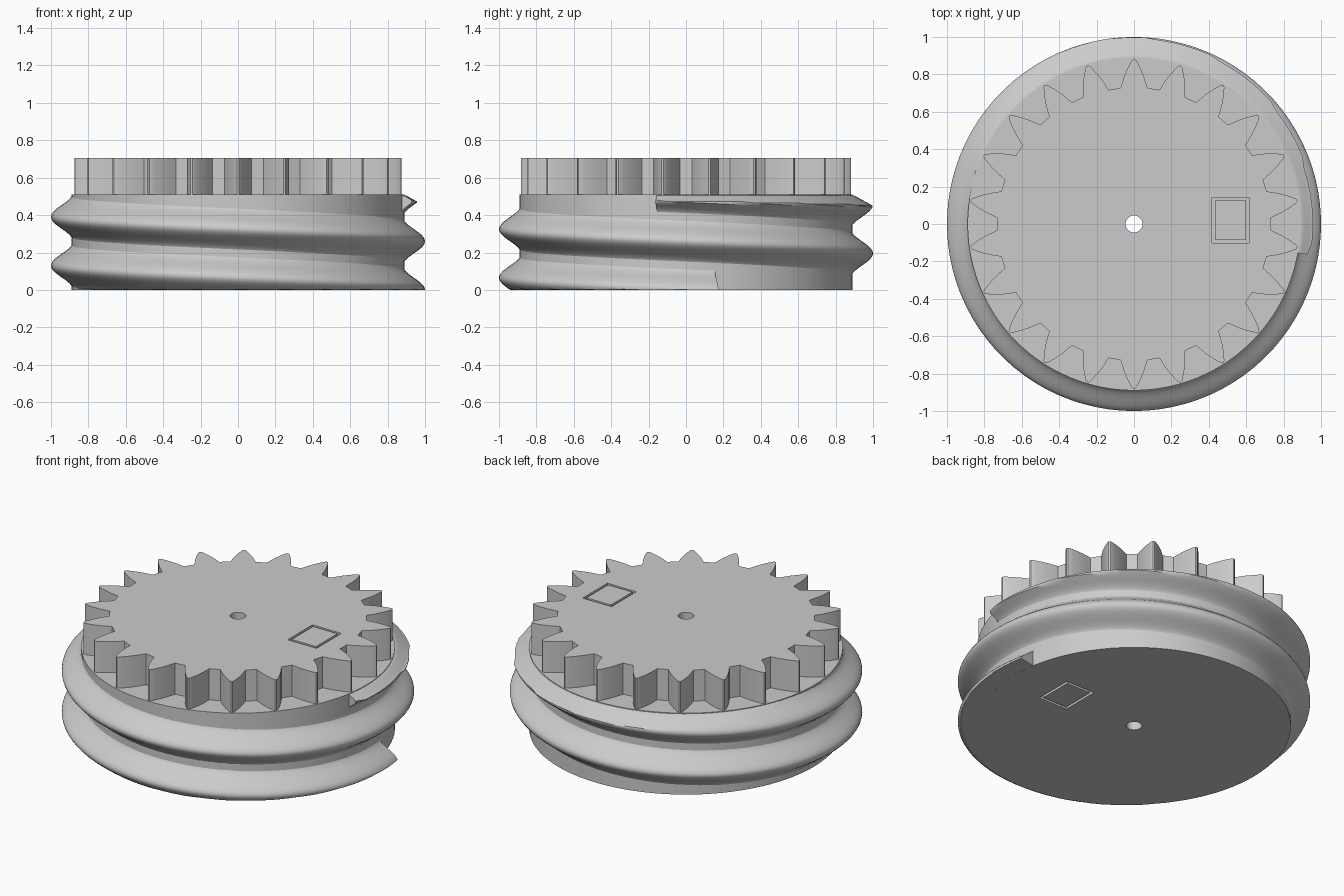
import bpy, bmesh
from math import sin, cos, pi, radians

cube = bpy.data.objects.get("Cube")
if cube:
    bpy.data.objects.remove(cube, do_unlink=True)

grey = bpy.data.materials.new("plain grey")
grey.use_nodes = True
grey.diffuse_color = (0.6, 0.6, 0.6, 1)
grey.node_tree.nodes["Principled BSDF"].inputs["Base Color"].default_value = (0.6, 0.6, 0.6, 1)

CORE_R, CORE_H, TOP = 0.89, 0.51, 0.705


def finish(name, bm, smooth=30):
    bmesh.ops.recalc_face_normals(bm, faces=bm.faces)
    mesh = bpy.data.meshes.new(name)
    bm.to_mesh(mesh)
    bm.free()
    mesh.materials.append(grey)
    ob = bpy.data.objects.new(name, mesh)
    bpy.context.collection.objects.link(ob)
    if smooth:
        bpy.ops.object.select_all(action='DESELECT')
        ob.select_set(True)
        bpy.context.view_layer.objects.active = ob
        bpy.ops.object.shade_smooth_by_angle(angle=radians(smooth))
    return ob


def prism(name, outline, z0, z1, smooth=30):
    bm = bmesh.new()
    low = [bm.verts.new((x, y, z0)) for x, y in outline]
    high = [bm.verts.new((x, y, z1)) for x, y in outline]
    bm.faces.new(low[::-1])
    bm.faces.new(high)
    n = len(low)
    for i in range(n):
        j = (i + 1) % n
        bm.faces.new((low[i], low[j], high[j], high[i]))
    return finish(name, bm, smooth)


def circle(r, n):
    return [(r * cos(2 * pi * i / n), r * sin(2 * pi * i / n)) for i in range(n)]


def frame_cutter(name, z0, z1):
    """Square ring that cuts a thin groove."""
    bm = bmesh.new()
    rings = []
    for z in (z0, z1):
        for hx, hy in ((0.1, 0.122), (0.084, 0.106)):
            rings.append([bm.verts.new((0.516 + sx * hx, 0.02 + sy * hy, z))
                          for sx, sy in ((-1, -1), (1, -1), (1, 1), (-1, 1))])
    lo_out, lo_in, hi_out, hi_in = rings
    for a, b in ((lo_out, lo_in), (hi_out, hi_in), (lo_out, hi_out), (lo_in, hi_in)):
        for i in range(4):
            j = (i + 1) % 4
            bm.faces.new((a[i], a[j], b[j], b[i]))
    return finish(name, bm, 0)


def cut(ob, *cutters):
    for c in cutters:
        mod = ob.modifiers.new("cut", 'BOOLEAN')
        mod.operation = 'DIFFERENCE'
        mod.solver = 'EXACT'
        mod.object = c
        c.hide_render = True
        c.hide_viewport = True


# Drum core
core = prism("drum_core", circle(CORE_R, 96), 0, CORE_H)

# Gear: 22 teeth with curved flanks, one pointing to the back
TEETH = 22
FLANK = [(0.73, 0.072), (0.755, 0.064), (0.79, 0.053), (0.825, 0.038),
         (0.855, 0.023), (0.875, 0.012), (0.882, 0.005)]
tooth = [(r, -w / r) for r, w in FLANK] + [(r, w / r) for r, w in reversed(FLANK)]
outline = []
for k in range(TEETH):
    mid = pi / 2 + 2 * pi * k / TEETH
    outline += [(r * cos(mid + a), r * sin(mid + a)) for r, a in tooth]
gear = prism("gear", outline, CORE_H, TOP)

# Screw thread: rounded ridge swept around the core, trimmed at base and top
PITCH, TURN, STEP, HALF = 0.26, 740, 4, 0.125
SECTION = 24


def thread_ring(phi):
    crest = -0.007 + PITCH * phi / 360
    angle = radians(10 - phi)
    points, last_r = [], 0.88
    for i in range(SECTION + 1):
        t = 2 * i / SECTION - 1
        r = 0.885 + 0.115 * (0.5 + 0.5 * cos(pi * t))
        z = crest + HALF * t
        limit = min(0.506, CORE_H - 0.55 * (r - CORE_R))
        if z > limit:
            r = min(r, last_r)
            z = min(0.506, CORE_H - 0.55 * (r - CORE_R))
        else:
            last_r = r
        points.append((r * cos(angle), r * sin(angle), max(z, 0.0005)))
    # inner edge is buried in the core
    for p in (points[-1], points[0]):
        points.append((p[0] * 0.95, p[1] * 0.95, p[2]))
    return points


bm = bmesh.new()
rings = [[bm.verts.new(p) for p in thread_ring(phi)] for phi in range(0, TURN + 1, STEP)]
for a, b in zip(rings, rings[1:]):
    for i in range(len(a)):
        j = (i + 1) % len(a)
        bm.faces.new((a[i], a[j], b[j], b[i]))
bm.faces.new(rings[0])
bm.faces.new(rings[-1])
finish("screw_thread", bm, 35)

# Shaft hole and the square grooves on both ends
hole = prism("hole_cutter", circle(0.045, 32), -0.1, TOP + 0.1, 0)
cut(core, hole, frame_cutter("lower_groove_cutter", -0.05, 0.03))
cut(gear, hole, frame_cutter("upper_groove_cutter", TOP - 0.03, TOP + 0.05))
